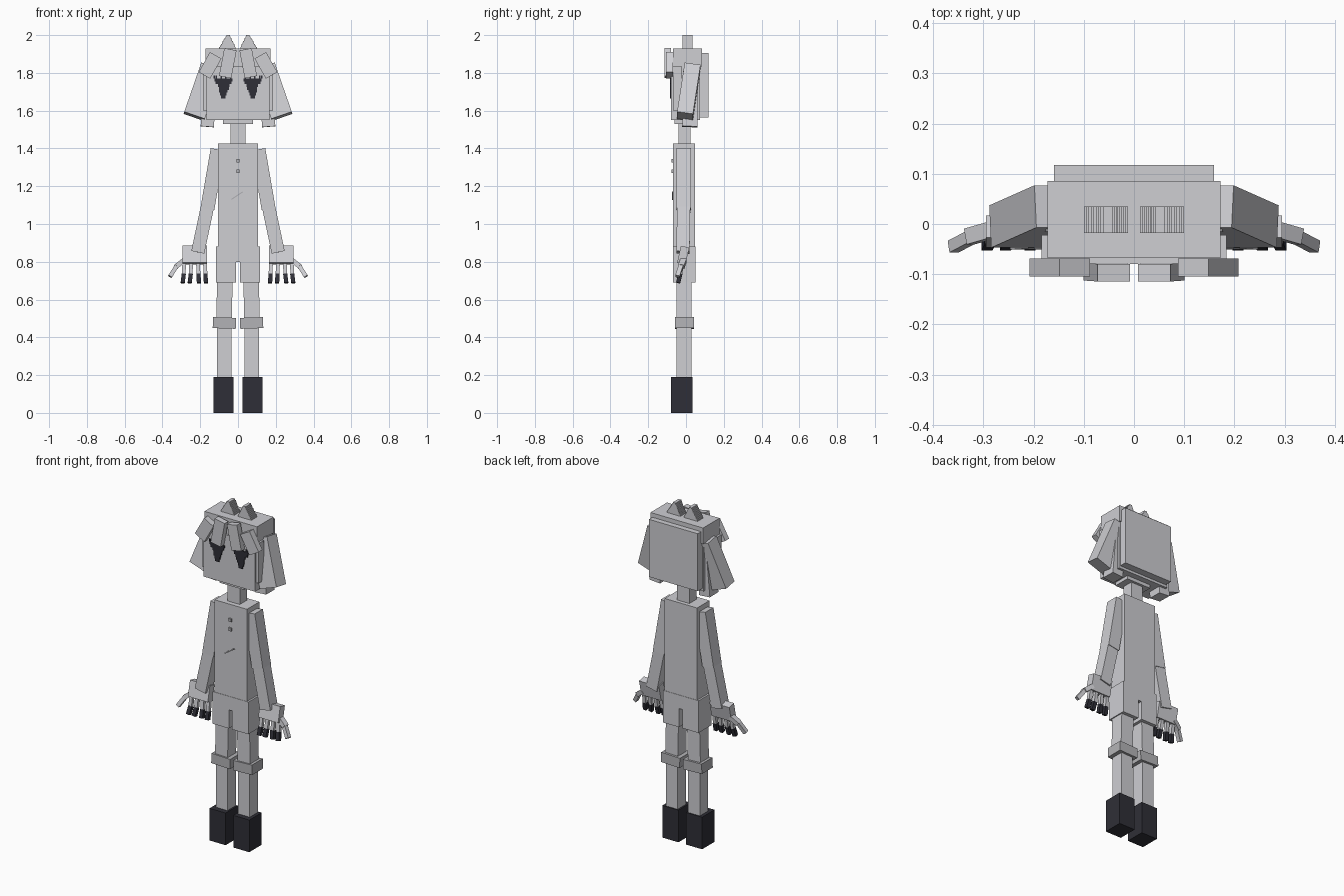
import bpy
from mathutils import Vector

cube = bpy.data.objects.get("Cube")
if cube:
    bpy.data.objects.remove(cube, do_unlink=True)


def material(name, color):
    m = bpy.data.materials.new(name)
    m.use_nodes = True
    m.diffuse_color = (*color, 1)
    bsdf = next(n for n in m.node_tree.nodes if n.type == 'BSDF_PRINCIPLED')
    bsdf.inputs["Base Color"].default_value = (*color, 1)
    return m


pale = material("pale grey", (0.62, 0.62, 0.65))
grey = material("mid grey", (0.45, 0.45, 0.47))
dark = material("charcoal", (0.028, 0.028, 0.038))

FACES = [(0, 1, 3, 2), (4, 6, 7, 5), (0, 4, 5, 1),
         (2, 3, 7, 6), (0, 2, 6, 4), (1, 5, 7, 3)]


def boxes(name, frames, mat):
    """One object made of boxes, each given as centre and three half-axes."""
    verts, faces = [], []
    for c, a, b, d in frames:
        n = len(verts)
        verts += [c + i * a + j * b + k * d
                  for i in (-1, 1) for j in (-1, 1) for k in (-1, 1)]
        flip = a.cross(b).dot(d) < 0
        for f in FACES:
            f = tuple(n + v for v in f)
            faces.append(f[::-1] if flip else f)
    mesh = bpy.data.meshes.new(name)
    mesh.from_pydata(verts, [], faces)
    mesh.materials.append(mat)
    ob = bpy.data.objects.new(name, mesh)
    bpy.context.collection.objects.link(ob)
    return ob


def span(x, y, z):
    """Upright box frame from three (low, high) ranges."""
    ranges = (x, y, z)
    c = Vector([(r[0] + r[1]) / 2 for r in ranges])
    h = [(r[1] - r[0]) / 2 for r in ranges]
    return c, Vector((h[0], 0, 0)), Vector((0, h[1], 0)), Vector((0, 0, h[2]))


def slab(top, bottom, width, depth):
    """Tilted box frame running from top to bottom."""
    top, bottom = Vector(top), Vector(bottom)
    axis = (top - bottom) / 2
    n = axis.normalized()
    y = Vector((0, 1, 0))
    y = (y - n * y.dot(n)).normalized()
    x = y.cross(n)
    return (top + bottom) / 2, x * width / 2, y * depth / 2, axis


def pair(name, frames, mat):
    """Left part and its mirror image on the right."""
    boxes("left_" + name, frames, mat)
    flipped = [tuple(Vector((-v.x, v.y, v.z)) for v in f) for f in frames]
    boxes("right_" + name, flipped, mat)


# Head, cap of hair and neck
boxes("head", [span((-.168, .168), (-.08, .075), (1.55, 1.835))], pale)
boxes("hair_cap", [span((-.172, .172), (-.068, .086), (1.835, 1.93))], pale)
boxes("back_hair", [span((-.159, .159), (.075, .118), (1.565, 1.905))], pale)
boxes("chin", [span((-.08, .08), (-.06, .04), (1.53, 1.55))], pale)
boxes("neck", [span((-.04, .04), (-.04, .025), (1.42, 1.54))], pale)

# Stepped ears
STEPS = 9
ear = []
for i in range(STEPS):
    t = i / STEPS
    low, high = .012 + t * .035, .10 - t * .043
    z = 1.93 + .07 * t
    ear.append(span((low, high), (-.018, .035), (z, z + .07 / STEPS)))
pair("ear", ear, pale)

# Hair locks
pair("side_lock", [slab((.142, .035, 1.83), (.232, -.005, 1.57), .115, .085)], pale)
pair("inner_lock", [slab((.14, .025, 1.82), (.163, .02, 1.515), .07, .08)], pale)
pair("temple_lock", [span((.16, .184), (-.07, -.022), (1.6, 1.835))], pale)
pair("outer_fringe", [slab((.118, -.087, 1.893), (.178, -.087, 1.787), .07, .036)], pale)
pair("inner_fringe", [slab((.04, -.097, 1.925), (.068, -.095, 1.778), .066, .035)], pale)

# Eyes: stacked rows with lash tips
ROWS = [(.03, .125, 1.755), (.035, .12, 1.74), (.045, .105, 1.725),
        (.048, .1, 1.71), (.055, .1, 1.695), (.06, .095, 1.68), (.065, .09, 1.665)]
eye = [span((a, b), (-.086, -.079), (z, z + .0155)) for a, b, z in ROWS]
for x in (.035, .06, .085, .11, .122):
    eye.append(span((x, x + .008), (-.086, -.079), (1.77, 1.785)))
pair("eye", eye, dark)

# Torso with buttons and pocket line
boxes("torso", [span((-.106, .106), (-.068, .048), (.88, 1.425))], pale)
boxes("buttons", [span((-.009, .009), (-.077, -.068), (z - .009, z + .009))
                  for z in (1.335, 1.28)], grey)
boxes("pocket_line", [slab((.025, -.07, 1.17), (-.035, -.07, 1.13), .006, .008)], grey)

# Shorts
boxes("shorts_waist", [span((-.117, .117), (-.07, .05), (.8, .88))], pale)
pair("shorts_leg", [span((.011, .117), (-.07, .05), (.69, .8))], pale)

# Legs, knee bands and boots
pair("thigh", [slab((.069, -.01, .71), (.075, -.01, .47), .082, .08)], pale)
pair("shin", [slab((.073, -.01, .48), (.073, -.01, .17), .076, .078)], pale)
pair("knee_band", [slab((.071, -.008, .505), (.073, -.008, .447), .122, .102)], grey)
pair("boot", [span((.025, .13), (-.08, .035), (0, .19))], dark)

# Arms
pair("upper_arm", [slab((.108, -.012, 1.395), (.162, -.012, 1.08), .074, .076)], pale)
pair("forearm", [slab((.16, -.012, 1.1), (.213, -.016, .85), .07, .07)], pale)
pair("hand", [slab((.23, -.005, .88), (.23, -.025, .79), .13, .045)], pale)

# Fingers with dark tips, and thumb
knuckles, tips = [], []
for i in range(4):
    x = .172 + i * .037
    base, joint, end = x + .003, x, x - .002
    if i > 1:
        joint, end = x + .004, x + .01
    knuckles.append(slab((base, -.02, .8), (joint, -.03, .733), .02, .02))
    tips.append(slab((joint, -.03, .735), (end, -.042, .688), .022, .022))
pair("fingers", knuckles, pale)
pair("finger_tips", tips, dark)
pair("thumb", [slab((.283, -.012, .81), (.328, -.025, .775), .026, .032),
               slab((.322, -.025, .782), (.36, -.045, .722), .022, .024)], pale)
